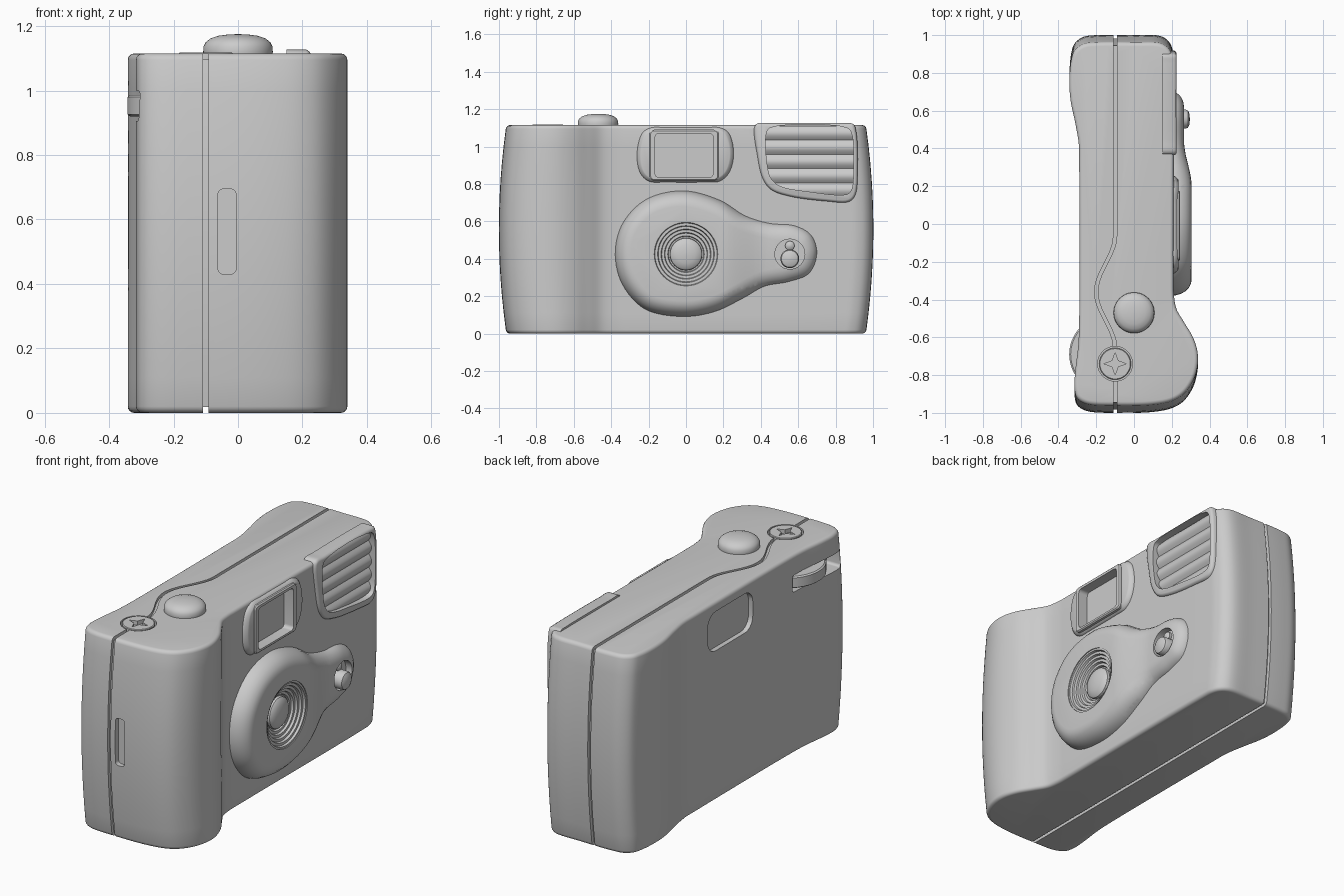
import bpy, bmesh, math
from mathutils import Vector

if "Cube" in bpy.data.objects:
    bpy.data.objects.remove(bpy.data.objects["Cube"])

H = 1.115   # body height


def spline(pts, n=6):
    """Closed centripetal Catmull-Rom curve through 2D points."""
    P, out = [Vector(p) for p in pts], []
    for i in range(len(P)):
        p = [P[(i + k - 1) % len(P)] for k in range(4)]
        t = [0]
        for k in range(3):
            t.append(t[-1] + (p[k + 1] - p[k]).length ** 0.5)
        for s in range(n):
            u = t[1] + (t[2] - t[1]) * s / n
            mix = lambda a, b, ta, tb: a * ((tb - u) / (tb - ta)) + b * ((u - ta) / (tb - ta))
            a = [mix(p[k], p[k + 1], t[k], t[k + 1]) for k in range(3)]
            b = [mix(a[k], a[k + 1], t[k], t[k + 2]) for k in range(2)]
            out.append(mix(b[0], b[1], t[1], t[2]))
    return out


def circle(a, b, r, n=48):
    return [(a + r * math.cos(2 * math.pi * i / n), b + r * math.sin(2 * math.pi * i / n)) for i in range(n)]


def rounded_rect(a0, a1, b0, b1, r, n=6):
    out = []
    for k, (a, b) in enumerate([(a1 - r, b1 - r), (a0 + r, b1 - r), (a0 + r, b0 + r), (a1 - r, b0 + r)]):
        for i in range(n + 1):
            t = math.pi / 2 * (k + i / n)
            out.append((a + r * math.cos(t), b + r * math.sin(t)))
    return out


def inset(pts, d):
    P, out = [Vector(p) for p in pts], []
    n = len(P)
    if sum(P[i - 1].x * P[i].y - P[i].x * P[i - 1].y for i in range(n)) < 0:
        P.reverse()
    for i in range(n):
        e1, e2 = (P[i] - P[i - 1]).normalized(), (P[(i + 1) % n] - P[i]).normalized()
        n1, n2 = Vector((-e1.y, e1.x)), Vector((-e2.y, e2.x))
        out.append(P[i] + (n1 + n2) * (d / max(0.3, 1 + n1.dot(n2))))
    return out


def loft(name, rings, closed=False):
    bm = bmesh.new()
    R = [[bm.verts.new(p) for p in ring] for ring in rings]
    n = len(R[0])
    for j in range(len(R) if closed else len(R) - 1):
        a, b = R[j], R[(j + 1) % len(R)]
        for i in range(n):
            k = (i + 1) % n
            bm.faces.new((a[i], a[k], b[k], b[i]))
    if not closed:
        bm.faces.new(R[0][::-1])
        bm.faces.new(R[-1])
    bmesh.ops.recalc_face_normals(bm, faces=bm.faces)
    me = bpy.data.meshes.new(name)
    bm.to_mesh(me)
    bm.free()
    ob = bpy.data.objects.new(name, me)
    bpy.context.collection.objects.link(ob)
    return ob


def stack(name, pts, layers, axis='x'):
    """Stack insets (distance, height) of an outline along an axis."""
    put = {'x': lambda p, h: (h, p.x, p.y), 'y': lambda p, h: (p.y, h, p.x), 'z': lambda p, h: (p.x, p.y, h)}[axis]
    return loft(name, [[put(p, h) for p in inset(pts, d)] for d, h in layers])


def revolve(name, a, b, prof, axis='x', n=48):
    r0 = prof[0][0]
    return stack(name, circle(a, b, r0, n), [(r0 - r, h) for r, h in prof], axis)


cutters = []


def cutter(pts, h0, h1, axis='x'):
    ob = stack('cutter', pts, [(0, h0), (0, h1)], axis)
    cutters.append(ob)
    return ob


def cut(ob, *tools):
    bpy.context.view_layer.objects.active = ob
    for t in tools:
        before = ob.data.copy()
        m = ob.modifiers.new('cut', 'BOOLEAN')
        m.operation, m.solver, m.object = 'DIFFERENCE', 'EXACT', t
        bpy.ops.object.modifier_apply(modifier=m.name)
        if len(ob.data.vertices) < len(before.vertices) / 2:   # keep the part if a cut fails
            ob.data = before


def smooth(a, b, v):
    t = min(1, max(0, (v - a) / (b - a)))
    return t * t * (3 - 2 * t)


def barrel(z):
    return 0.04 * ((z - H / 2) / (H / 2)) ** 2


# body: plan outline with hand grip, rounded edges, bowed ends
plan = spline([(.21, .85), (.205, .92), (.185, .965), (.14, .995), (0, 1), (-.2, 1), (-.27, .99), (-.315, .955),
               (-.333, .9), (-.342, .78), (-.335, .66), (-.31, .53), (-.292, .42), (-.29, .3), (-.29, -.5),
               (-.295, -.65), (-.312, -.82), (-.315, -.91), (-.3, -.96), (-.25, -.99), (-.1, -1), (.1, -.995),
               (.2, -.975), (.26, -.94), (.31, -.87), (.336, -.78), (.336, -.69), (.31, -.6), (.265, -.52),
               (.225, -.45), (.212, -.38), (.21, -.28)])
r = 0.02
arc = [(r * (1 - math.sin(t)), r * (1 - math.cos(t))) for t in [math.pi / 2 * i / 4 for i in range(5)]]
side = [(0, r + (H - 2 * r) * i / 12) for i in range(1, 12)]
body = stack('camera_body', plan, arc + side + [(d, H - z) for d, z in arc[::-1]], 'z')
for v in body.data.vertices:
    v.co.y -= math.copysign(barrel(v.co.z) * smooth(0.5, 0.95, abs(v.co.y)), v.co.y)

# seam groove between the two shells, wavy on top
ends = [H * i / 12 for i in range(13)]
loop = [(1 - barrel(z), z) for z in ends] + [(.9 - 1.8 * i / 75, H) for i in range(76)] + \
       [(-1 + barrel(z), z) for z in ends[::-1]]


def seam_x(y, z):
    t = min(1, max(0, (-0.06 - y) / 0.6))
    return -0.1 - (0.05 * (1 - math.cos(2 * math.pi * t)) if z > H - .01 else 0)


rings = []
for d, w in [(-.04, -.009), (-.04, .009), (.018, .009), (.018, -.009)]:
    rings.append([(seam_x(q[0], q[1]) + w, p.x, p.y) for p, q in zip(inset(loop, d), loop)])
seam = loft('cutter', rings, True)
cutters.append(seam)

# recesses in the body
window = cutter(rounded_rect(-.165, .145, .835, 1.07, .02), .185, .5)
flash_cut = cutter(spline([(.43, 1.07), (.45, 1.1), (.86, 1.1), (.885, 1.07), (.895, .92), (.885, .77),
                           (.86, .745), (.65, .76), (.5, .79), (.455, .83), (.435, .9)]), .17, .5)
eyepiece = cutter(rounded_rect(-.18, .22, .84, 1.06, .07), -.5, -.262)
wheel_slot = cutter(rounded_rect(-.93, -.53, .905, 1.0, .015), -.5, -.22)
end_slot = cutter(rounded_rect(.43, .695, -.062, -.006, .018), -1.2, -.97, 'y')
screw_hole = cutter(circle(-.1, -.74, .092), H - .03, 1.3, 'z')
cut(body, seam, window, flash_cut, eyepiece, wheel_slot, end_slot, screw_hole)

# screw with four-pointed recess
screw = revolve('top_screw', -.1, -.74, [(.084, 1.05), (.084, H), (.08, H + .003)], 'z')
star = [(-.1 + s * math.cos(k * math.pi / 4), -.74 + s * math.sin(k * math.pi / 4))
        for k in range(8) for s in [.058 if k % 2 == 0 else .022]]
cut(screw, cutter(star, H - .02, 1.3, 'z'))

# shutter button and film wheel
revolve('shutter_button', 0, -.47, [(.104, 1.08), (.108, 1.12), (.107, 1.137), (.1, 1.15), (.085, 1.162),
                                    (.06, 1.17), (.03, 1.174), (.002, 1.175)], 'z')
revolve('film_wheel', -.14, -.69, [(.195, .92), (.203, .926), (.203, .98), (.195, .986)], 'z', 72)

# viewfinder frame
frame = stack('viewfinder_frame',
              spline([(-.19, 1.1), (-.235, 1.07), (-.262, .96), (-.245, .86), (-.2, .815), (-.1, .81), (.1, .81),
                      (.18, .815), (.23, .86), (.255, .96), (.23, 1.07), (.185, 1.1), (.1, 1.102), (-.1, 1.102)]),
              [(0, .19), (0, .213), (.006, .222), (.016, .232), (.022, .235)])
cut(frame, window)
lip = stack('viewfinder_lip', rounded_rect(-.195, .175, .818, 1.09, .025), [(0, .19), (0, .238), (.006, .244)])
cut(lip, window)

# flash panel with ribbed diffuser
panel = stack('flash_panel',
              spline([(.365, 1.1), (.38, 1.123), (.45, 1.125), (.85, 1.125), (.895, 1.12), (.91, 1.08), (.918, .9),
                      (.905, .74), (.87, .705), (.75, .708), (.55, .735), (.455, .77), (.41, .83), (.38, .96)]),
              [(0, .15), (0, .212), (.006, .222), (.014, .226)])
cut(panel, flash_cut)
wave = [(.73 + .38 * i / 50, .185 + .018 * abs(math.sin(math.pi * 5 * i / 50))) for i in range(51)]
stack('flash_diffuser', [(.73, .1)] + wave + [(1.11, .1)], [(0, .425), (0, .9)], 'y')

# lens mount: teardrop blob that drops in height along its lobe
mount = stack('lens_mount',
              spline([(-.38, .42), (-.345, .58), (-.22, .715), (-.02, .765), (.18, .715), (.32, .63), (.45, .592),
                      (.58, .58), (.67, .53), (.703, .43), (.66, .32), (.55, .275), (.42, .25), (.3, .185),
                      (.15, .115), (-.02, .09), (-.22, .13), (-.34, .26)]),
              [(0, 0), (.002, .25), (.01, .5), (.024, .72), (.045, .89), (.065, .97), (.085, 1)])
bm = bmesh.new()
bm.from_mesh(mount.data)
for i in range(11):
    bmesh.ops.bisect_plane(bm, geom=bm.verts[:] + bm.edges[:] + bm.faces[:],
                           plane_co=(0, .2 + .024 * i, 0), plane_no=(0, 1, 0))
for v in bm.verts:
    v.co.x = .19 + (.115 - .04 * smooth(.2, .44, v.co.y)) * v.co.x
bm.to_mesh(mount.data)
bm.free()
cut(mount, cutter(circle(0, .425, .18), .225, .5), cutter(circle(.555, .425, .08), .225, .5))

# stepped lens well with lens
steps = [(.181, .21), (.181, .3)]
for i in range(5):
    steps += [(.17 - .018 * i, .3 - .012 * i), (.166 - .018 * i, .288 - .012 * i)]
revolve('lens', 0, .425, steps + [(.087, .24), (.085, .255), (.075, .264), (.05, .272), (.025, .276), (.002, .277)])

# small sensor bulb in the lobe
revolve('sensor_bulb', .555, .4, [(.05, .21), (.05, .275), (.045, .286), (.03, .293), (.002, .296)], n=32)
revolve('sensor_dot', .555, .47, [(.025, .21), (.025, .24), (.015, .248), (.002, .25)], n=24)

# clean up helpers and shade
for c in cutters:
    bpy.data.objects.remove(c)
bpy.ops.object.select_all(action='SELECT')
bpy.context.view_layer.objects.active = body
bpy.ops.object.shade_smooth_by_angle(angle=math.radians(35))
